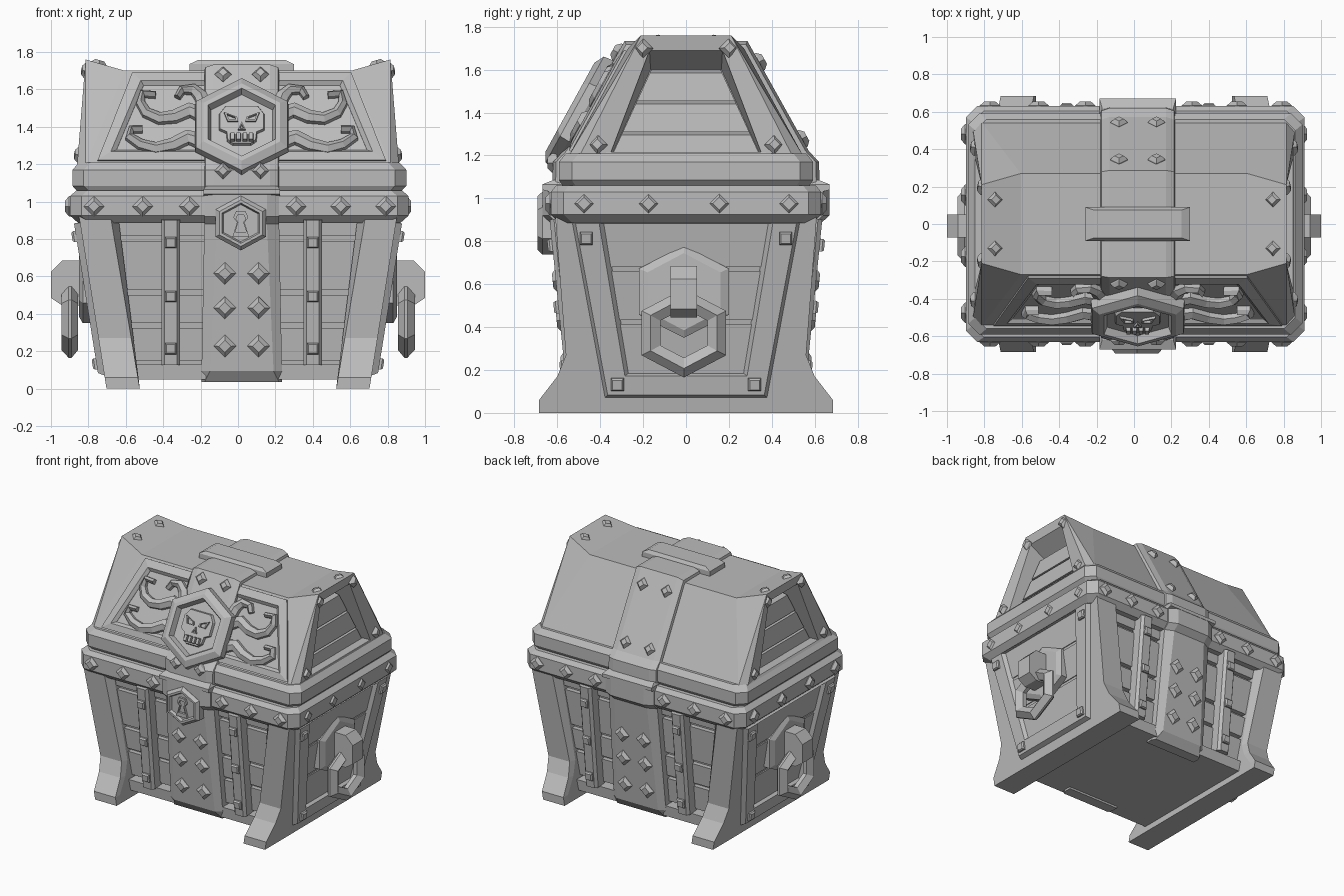
import bpy, bmesh
from collections import defaultdict
from mathutils import Matrix, Vector

if "Cube" in bpy.data.objects:
    bpy.data.objects.remove(bpy.data.objects["Cube"])

parts = defaultdict(bmesh.new)
MX, MY = Matrix.Scale(-1, 4, (1, 0, 0)), Matrix.Scale(-1, 4, (0, 1, 0))
I = Matrix.Identity(4)
CX = 0.02  # centre line of the straps


def frame(origin, normal):
    """Local z along the normal, local y pointing up the surface."""
    n = Vector(normal).normalized()
    up = Vector((0, 0, 1))
    y = (up - n * up.dot(n)).normalized()
    m = Matrix((y.cross(n), y, n)).transposed().to_4x4()
    m.translation = origin
    return m


def lift(m, d):
    return m @ Matrix.Translation((0, 0, d))


def loft(part, rings, m=I, closed=False):
    """Skin a list of (points, height) rings, capped unless closed."""
    bm = parts[part]
    rows = [[bm.verts.new(m @ Vector((p[0], p[1], h))) for p in pts] for pts, h in rings]
    n = len(rows[0])
    pairs = list(zip(rows, rows[1:])) + ([(rows[-1], rows[0])] if closed else [])
    for a, b in pairs:
        for i in range(n):
            j = (i + 1) % n
            bm.faces.new((a[i], a[j], b[j], b[i]))
    if not closed:
        bm.faces.new(rows[0])
        bm.faces.new(rows[-1])


def rect(hx, hy, cx=0, cy=0):
    return [(cx - hx, cy - hy), (cx + hx, cy - hy), (cx + hx, cy + hy), (cx - hx, cy + hy)]


def hexa(w, h, cy=0):
    return [(w, -h / 2 + cy), (w, h / 2 + cy), (0, h + cy), (-w, h / 2 + cy), (-w, -h / 2 + cy), (0, -h + cy)]


def octa(x, y, c=0.06, s=0.007):
    pts = [(x, c - y), (x, y - c), (x - c, y), (c - x, y), (-x, y - c), (-x, c - y), (c - x, -y), (x - c, -y)]
    return [(px + s, py) for px, py in pts]


def trap(y0, y1, w0, w1):
    return [(-w0, y0), (w0, y0), (w1, y1), (-w1, y1)]


def scaled(pts, k):
    cx = sum(p[0] for p in pts) / len(pts)
    cy = sum(p[1] for p in pts) / len(pts)
    return [(cx + (x - cx) * k, cy + (y - cy) * k) for x, y in pts]


def diamond(m, x=0, y=0, r=0.055):
    pts = [(x - r, y), (x, y - r), (x + r, y), (x, y + r)]
    loft("rivets", [(pts, -0.02), (pts, 0.003), (scaled(pts, 0.55), 0.024)], m)


def square(m, x=0, y=0, r=0.03):
    pts = rect(r, r, x, y)
    loft("rivets", [(pts, -0.02), (pts, 0.012), (scaled(pts, 0.75), 0.022)], m)


def rim(part, pts, k, h0, h1, m):
    loft(part, [(pts, h0), (pts, h1), (scaled(pts, k), h1), (scaled(pts, k), h0)], m, True)


# Recessed body planks, wall to wall, above a bottom rail
for z0, z1 in [(0.15, 0.325), (0.35, 0.5), (0.53, 0.79), (0.82, 0.9)]:
    loft("body_planks", [(rect(0.6 + 0.15 * z, 0.46 + 0.1 * z), z) for z in (z0, z1)])
loft("body_core", [(rect(0.6 + 0.15 * z, 0.425 + 0.1 * z), z) for z in (0.05, 0.95)])
loft("bottom_rail", [(rect(0.6, 0.505 + 0.1 * z), z) for z in (0.05, 0.13)])

# End walls with flared feet, framed panels, hooks and hanging rings
for s in (I, MX):
    rings = []
    for z, y in [(0, 0.685), (0.06, 0.685), (0.17, 0.6), (0.27, 0.56), (0.92, 0.61)]:
        xi, xo = 0.525 + 0.17 * z, 0.703 + 0.16 * z
        c = xi - 0.045 * min(1, z)
        rings.append(([(c, 0.05 - y), (xi, -y), (xo, -y), (xo, y), (xi, y), (c, y - 0.05)], z))
    loft("end_walls", rings, s)
    m = s @ frame((0.703, 0, 0), (1, 0, -0.16))
    outer, inner = trap(0.06, 0.9, 0.385, 0.54), trap(0.18, 0.9, 0.285, 0.405)
    loft("end_frames", [(outer, -0.02), (trap(0.09, 0.9, 0.365, 0.515), 0.032), (inner, 0.032), (trap(0.19, 0.9, 0.265, 0.38), 0.003)], m, True)
    for z0, z1 in [(0.18, 0.42), (0.44, 0.67), (0.69, 0.9)]:
        pts = trap(z0, z1, 0.24 + 0.16 * z0, 0.24 + 0.16 * z1)
        loft("end_planks", [(pts, -0.02), (pts, 0.008)], m)
    for x in (-1, 1):
        square(lift(m, 0.032), x * 0.465, 0.83)
        square(lift(m, 0.032), x * 0.32, 0.14)
    # Hook and ring
    h = s @ frame((0.78, -0.01, 0), (1, 0, 0))
    loft("hook_plates", [(hexa(0.21, 0.215, 0.565), 0), (hexa(0.21, 0.215, 0.565), 0.05), (hexa(0.17, 0.18, 0.565), 0.07)], h)
    loft("hooks", [(rect(0.062, 0.12, 0, 0.565), 0.03), (rect(0.062, 0.12, 0, 0.565), 0.16), (rect(0.062, 0.07, 0, 0.555), 0.22)], h)
    ring = [(0.197, 0.207, 0.125), (0.155, 0.165, 0.165), (0.11, 0.115, 0.135), (0.11, 0.115, 0.105), (0.155, 0.165, 0.075), (0.197, 0.207, 0.11)]
    loft("hanging_rings", [(hexa(w, r, 0.372), d) for w, r, d in ring], h, True)
    # Rim rivets on the ends
    for y in (-0.475, -0.175, 0.155, 0.48):
        diamond(s @ frame((0.9, y, 0.975), (1, 0, 0)))

# Front and back: vertical straps, centre panel, clasp
for s in (I, MY):
    m = s @ frame((CX, -0.505, 0), (0, -1, -0.1))
    for x in (-0.38, 0.38):
        loft("body_straps", [(rect(0.05, 0.39, x, 0.52), -0.06), (rect(0.05, 0.39, x, 0.52), 0.02), (rect(0.033, 0.39, x, 0.52), 0.04)], m)
        for z in (0.22, 0.5, 0.79):
            square(lift(m, 0.04), x, z)
    rings = []
    for z, w, f, d in [(0.035, 0.215, 0.2, 0.5), (0.095, 0.215, 0.17, 0.545), (0.88, 0.2, 0.135, 0.625), (0.92, 0.2, 0.135, 0.668), (1.04, 0.2, 0.135, 0.668)]:
        rings.append(([(CX - w, -0.42), (CX - w, 0.03 - d), (CX - f, -d), (CX + f, -d), (CX + w, 0.03 - d), (CX + w, -0.42)], z))
    loft("centre_panel", rings, s)
    p = s @ frame((CX, -0.536, 0), (0, -1, -0.1))
    for z in (0.23, 0.435, 0.62):
        for x in (-0.09, 0.09):
            diamond(p, x, z, 0.06)
    for x in (-0.77, -0.51, -0.26, 0.31, 0.55, 0.79):
        diamond(s @ frame((x, -0.63, 0.975), (0, -1, 0)))
loft("clasps", [(rect(0.205, 0.63, CX), 1.03), (rect(0.205, 0.67, CX), 1.04), (rect(0.205, 0.67, CX), 1.065), (rect(0.19, 0.62, CX), 1.085)])

# Rim and lid band
loft("rim", [(octa(0.86, 0.59), 0.885), (octa(0.905, 0.63), 0.925), (octa(0.905, 0.63), 1.03), (octa(0.87, 0.605), 1.06)])
loft("lid_band", [(octa(0.86, 0.57), 1.05), (octa(0.893, 0.592), 1.085), (octa(0.893, 0.592), 1.17), (octa(0.855, 0.56), 1.21)])

# Lid shell with raised ends and sunken end panels
bm = parts["lid"]
corner = dict(a=(0.815, 0.21, 1.76), b=(0.86, 0.495, 1.2), n=(0.815, 0.545, 1.2), c=(0.605, 0.27, 1.70), d=(0.805, 0.17, 1.69),
              e=(0.85, 0.35, 1.215), f=(0.66, 0.165, 1.6), g=(0.73, 0.34, 1.215))
v = {(k, sx, sy): bm.verts.new((sx * x, sy * y, z)) for k, (x, y, z) in corner.items() for sx in (-1, 1) for sy in (-1, 1)}
for k in "cn":
    bm.faces.new([v[k, x, y] for x, y in ((-1, -1), (1, -1), (1, 1), (-1, 1))])
for sy in (-1, 1):
    bm.faces.new((v["n", -1, sy], v["n", 1, sy], v["c", 1, sy], v["c", -1, sy]))
for sx in (-1, 1):
    for p, q in ("ca", "ad", "df", "fg", "ge", "eb", "bn"):
        bm.faces.new((v[p, sx, -1], v[p, sx, 1], v[q, sx, 1], v[q, sx, -1]))
    for sy in (-1, 1):
        for loop in ("abn", "anc", "abed", "degf"):
            bm.faces.new([v[k, sx, sy] for k in loop])
    s = I if sx > 0 else MX
    # Overlapping boards in the lid ends
    for z0, z1 in [(1.2, 1.31), (1.31, 1.455), (1.455, 1.6)]:
        loft("lid_end_planks", [(rect(0.1, 0.345 - 0.46 * (z - 1.2), 0.675 - 0.18 * (z - 1.2) + d), z)
                                for z, d in ((z0, 0.015), (z1 - 0.015, 0.015), (z1, -0.03))], s)
    for sy in (I, MY):
        diamond(s @ sy @ frame((0.812, 0.2, 1.70), (1, 0.15, 0.1)), r=0.045)
        diamond(s @ sy @ frame((0.85, 0.41, 1.25), (1, 0.15, 0.1)), r=0.045)
        diamond(s @ sy @ frame((0.745, 0.13, 1.733), (-0.29, 0, 1)), r=0.045)


# Strap wrapped over the lid
def wrap(d):
    half = [(-0.59 - d, 1.07), (-0.587 - d, 1.17), (-0.54 - d, 1.22), (-0.27 - d / 2, 1.70 + d)]
    return half + [(-y, z) for y, z in reversed(half)]


along_x = Matrix(((0, 0, 1, CX), (1, 0, 0, 0), (0, 1, 0, 0), (0, 0, 0, 1)))
loft("lid_strap", [(wrap(d), x) for x, d in ((-0.2, 0), (-0.195, 0.018), (-0.15, 0.033), (0.15, 0.033), (0.195, 0.018), (0.2, 0))], along_x)
loft("top_grip", [(rect(0.28, 0.09, 0.02), 1.69), (rect(0.28, 0.09, 0.02), 1.735), (rect(0.235, 0.075, 0.02), 1.757)])

# Lid slope frame: local y runs up the slope, k converts heights to slope lengths
N, k = (0, -0.876, 0.482), 1 / 0.876
front = frame((CX, -0.545, 1.2), N)
for x in (-0.1, 0.1):
    diamond(frame((CX + x, -0.622, 1.165), (0, -1, 0)), r=0.045)
    diamond(lift(front, 0.035), x, 0.53, 0.045)
    for y in (0.07, 0.48):
        diamond(MY @ lift(front, 0.035), x, y, 0.045)

# Raised borders and curling tentacles either side of the emblem
tentacles = [
    [(0.12, 0.2), (0.21, 0.26), (0.28, 0.285), (0.36, 0.25), (0.44, 0.24), (0.51, 0.27), (0.54, 0.32), (0.53, 0.37), (0.46, 0.365)],
    [(0.12, 0.27), (0.2, 0.31), (0.22, 0.36), (0.26, 0.395), (0.32, 0.39), (0.345, 0.35)],
    [(0.12, 0.1), (0.22, 0.12), (0.29, 0.14), (0.37, 0.1), (0.46, 0.08), (0.54, 0.1), (0.6, 0.14), (0.59, 0.18), (0.53, 0.18)],
]
for s in (I, MX):
    m = front @ s
    outer = [(0.2, 0.02), (0.77, 0.02), (0.585, 0.555), (0.2, 0.555)]
    inner = [(0.2, 0.065), (0.7, 0.065), (0.54, 0.5), (0.2, 0.5)]
    lip = [(0.2, 0.085), (0.67, 0.085), (0.525, 0.48), (0.2, 0.48)]
    loft("lid_borders", [(outer, -0.01), (outer, 0.012), (inner, 0.022), (lip, 0.003), (lip, -0.01)], m, True)
    for path in tentacles:
        pts = [Vector((x, z * k)) for x, z in path]
        bm, rows = parts["tentacles"], []
        for i, p in enumerate(pts):
            t = (pts[min(i + 1, len(pts) - 1)] - pts[max(i - 1, 0)]).normalized()
            w = 0.05 * (1 - 0.65 * i / (len(pts) - 1))
            side = Vector((-t.y, t.x)) * w
            rows.append([bm.verts.new(m @ Vector((*(p + side * o), h))) for o, h in ((-1, 0), (-0.9, 0.025), (0, 0.045), (0.9, 0.025), (1, 0))])
        for a, b in zip(rows, rows[1:]):
            for i in range(5):
                bm.faces.new((a[i], a[i - 1], b[i - 1], b[i]))
        bm.faces.new(rows[0])
        bm.faces.new(rows[-1])

# Hexagonal emblem with a skull
e = lift(front, 0.005) @ Matrix.Translation((0, 0.175 * k, 0))
loft("emblem", [(hexa(w, w * 1.15), h) for w, h in ((0.235, 0), (0.25, 0.03), (0.245, 0.075), (0.205, 0.1), (0.18, 0.1), (0.165, 0.06))], e)
half = [(0.05, -0.125), (0.08, -0.1), (0.085, -0.05), (0.125, -0.03), (0.125, 0.07), (0.09, 0.12)]
skull = half + [(-x, y) for x, y in reversed(half)]
loft("skull", [(skull, 0.05), (scaled(skull, 0.93), 0.08)], e)
for s in (I, MX):
    rim("skull_eyes", [(0.02, 0.01), (0.075, 0.01), (0.095, 0.065), (0.025, 0.035)], 0.65, 0.07, 0.095, e @ s)
    for x in (0.017, 0.05):
        loft("skull_teeth", [(rect(0.014, 0.025, x, -0.085), 0.07), (rect(0.01, 0.02, x, -0.085), 0.1)], e @ s)
rim("skull_nose", [(-0.02, -0.04), (0.02, -0.04), (0, 0.005)], 0.5, 0.07, 0.095, e)

# Lock plate with keyhole
lock = frame((CX - 0.005, -0.62, 0.885), (0, -1, 0))
loft("lock_plate", [(hexa(w, w * 1.08), h) for w, h in ((0.135, -0.03), (0.135, 0.05), (0.115, 0.072), (0.1, 0.072), (0.092, 0.052))], lock)
hole = [(-0.045, -0.075), (0.045, -0.075), (0.02, 0.005), (0.04, 0.03), (0.025, 0.065), (-0.025, 0.065), (-0.04, 0.03), (-0.02, 0.005)]
rim("keyhole", hole, 0.65, 0.04, 0.068, lock)

# Turn the collected parts into objects
grey = bpy.data.materials.new("plain_grey")
grey.use_nodes = True
grey.diffuse_color = (0.5, 0.5, 0.5, 1)
grey.node_tree.nodes["Principled BSDF"].inputs["Base Color"].default_value = (0.5, 0.5, 0.5, 1)
for name, bm in parts.items():
    bmesh.ops.recalc_face_normals(bm, faces=bm.faces)
    mesh = bpy.data.meshes.new(name)
    bm.to_mesh(mesh)
    bm.free()
    mesh.materials.append(grey)
    bpy.context.scene.collection.objects.link(bpy.data.objects.new(name, mesh))
